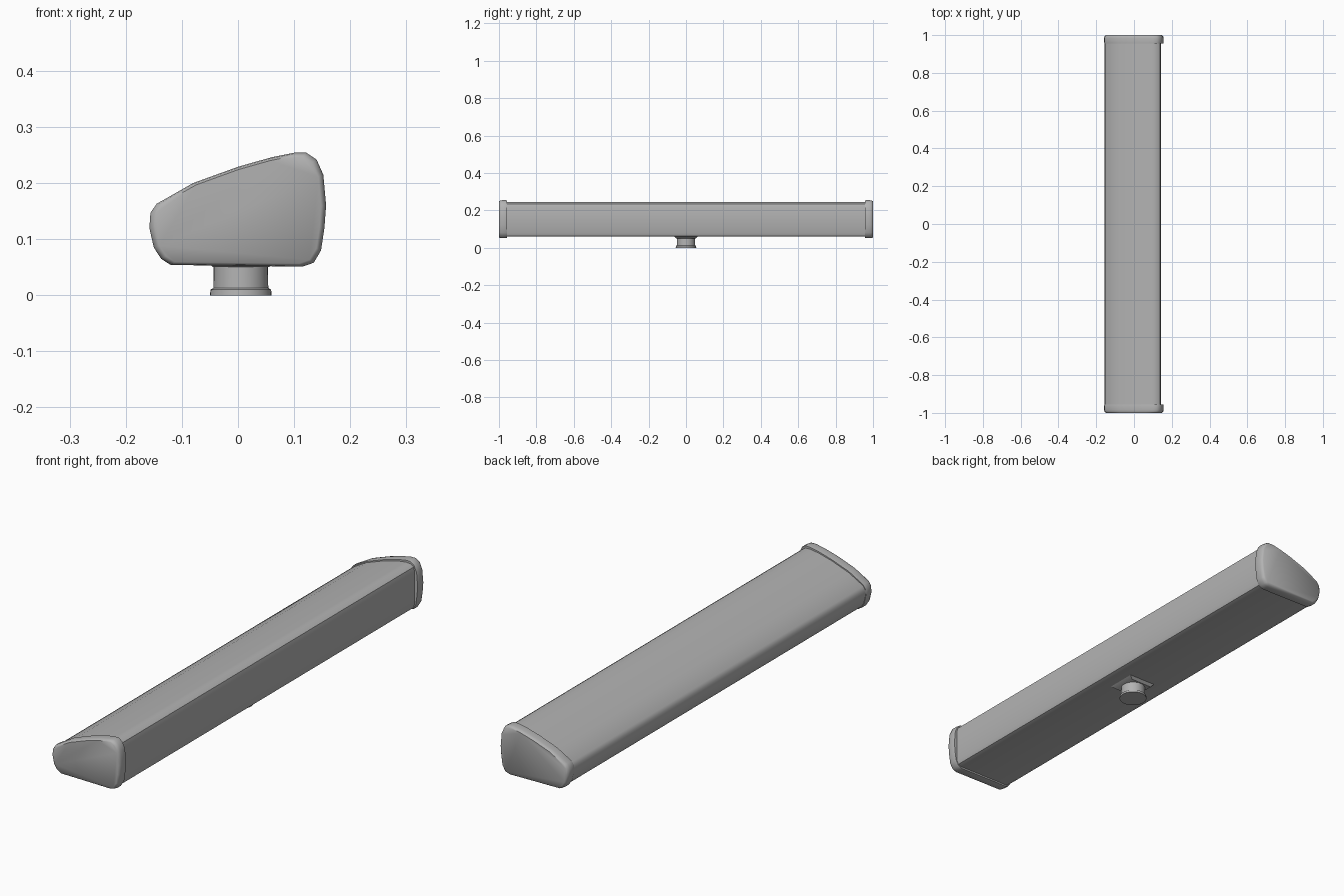
import bpy, bmesh, math

cube = bpy.data.objects.get("Cube")
if cube:
    bpy.data.objects.remove(cube, do_unlink=True)

GREY = (0.45, 0.45, 0.45, 1)
grey = bpy.data.materials.new("plain grey")
grey.use_nodes = True
grey.diffuse_color = GREY
grey.node_tree.nodes["Principled BSDF"].inputs["Base Color"].default_value = GREY


def loft(name, rings, angle=35):
    """Skin a list of equal-length point rings and close both ends."""
    bm = bmesh.new()
    loops = [[bm.verts.new(p) for p in ring] for ring in rings]
    for a, b in zip(loops, loops[1:]):
        for i in range(len(a)):
            j = (i + 1) % len(a)
            bm.faces.new((a[i], a[j], b[j], b[i]))
    bm.faces.new(loops[0])
    bm.faces.new(loops[-1])
    bmesh.ops.recalc_face_normals(bm, faces=bm.faces)
    mesh = bpy.data.meshes.new(name)
    bm.to_mesh(mesh)
    bm.free()
    obj = bpy.data.objects.new(name, mesh)
    bpy.context.collection.objects.link(obj)
    mesh.materials.append(grey)
    bpy.ops.object.select_all(action="DESELECT")
    obj.select_set(True)
    bpy.context.view_layer.objects.active = obj
    bpy.ops.object.shade_smooth_by_angle(angle=math.radians(angle))
    return obj


def section(profile, y, scale=1.0):
    cx, cz = 0.01, 0.145
    return [(cx + (x - cx) * scale, y, cz + (z - cz) * scale) for x, z in profile]


# Cross-sections in x and z
cap_profile = [(-.145, .163), (-.156, .147), (-.158, .12), (-.15, .085), (-.137, .065),
               (-.12, .054), (.115, .051), (.135, .058), (.148, .08), (.154, .12),
               (.157, .16), (.152, .215), (.14, .242), (.122, .254), (.1, .254),
               (.06, .246), (0, .229), (-.08, .2)]
body_profile = [(-.145, .157), (-.154, .143), (-.155, .12), (-.146, .085), (-.135, .069),
                (-.12, .061), (.12, .059), (.135, .064), (.141, .08), (.142, .215),
                (.137, .234), (.122, .244), (.1, .245), (.06, .239), (0, .223), (-.08, .194)]

# Long housing
loft("housing", [section(body_profile, y) for y in (-.97, .97)])

# Rounded end caps
for side, name in ((-1, "front_end_cap"), (1, "back_end_cap")):
    loft(name, [section(cap_profile, side * y, s)
                for y, s in ((.956, .99), (.962, 1), (.985, 1), (.995, .98), (1, .94))], 50)


def circle(radius, z, count=32):
    return [(.005 + radius * math.cos(math.tau * i / count),
             radius * math.sin(math.tau * i / count), z) for i in range(count)]


# Mounting neck with a flared foot
loft("mounting_neck", [circle(r, z) for r, z in
                       ((.055, 0), (.054, .01), (.049, .013), (.048, .065))])


# Shallow tapered plate where the neck meets the housing
def rectangle(x0, x1, half, z):
    return [(x0, -half, z), (x1, -half, z), (x1, half, z), (x0, half, z)]


loft("neck_plate", [rectangle(-.045, .055, .052, .05), rectangle(-.055, .075, .065, .062)])
